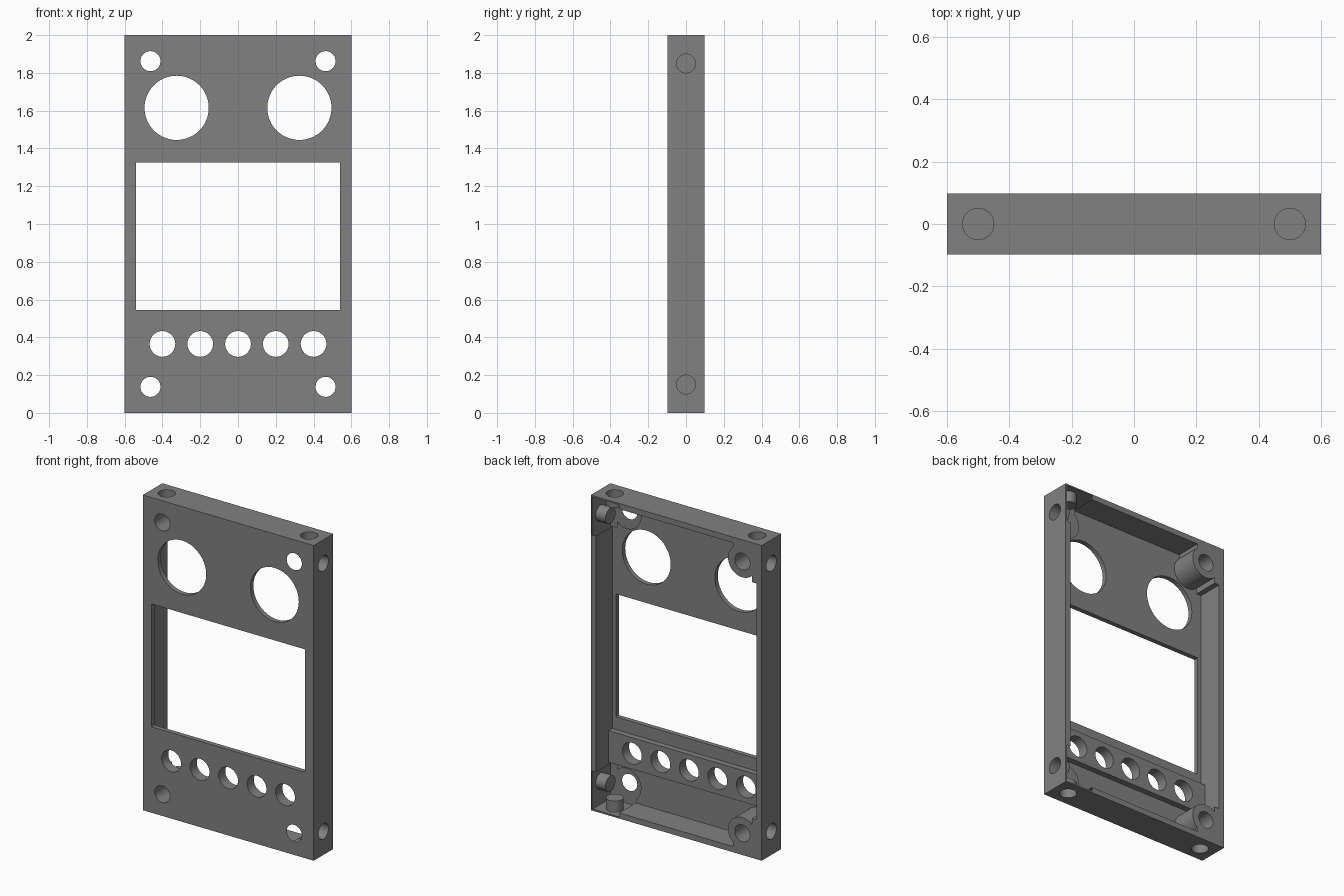
import bpy, math

if "Cube" in bpy.data.objects:
    bpy.data.objects.remove(bpy.data.objects["Cube"])

FRONT, BACK = -0.0975, 0.0975
PLATE = 0.03      # front plate thickness
WALL = 0.036      # frame wall thickness


def box(name, x0, x1, y0, y1, z0, z1):
    bpy.ops.mesh.primitive_cube_add(size=1, location=((x0+x1)/2, (y0+y1)/2, (z0+z1)/2))
    ob = bpy.context.object
    ob.name = name
    ob.scale = (x1-x0, y1-y0, z1-z0)
    bpy.ops.object.transform_apply(location=True, rotation=True, scale=True)
    return ob


def cyl(name, center, r, depth, axis='Y', sides=64):
    rot = {'X': (0, math.pi/2, 0), 'Y': (math.pi/2, 0, 0), 'Z': (0, 0, 0)}[axis]
    bpy.ops.mesh.primitive_cylinder_add(vertices=sides, radius=r, depth=depth,
                                        location=center, rotation=rot)
    ob = bpy.context.object
    ob.name = name
    bpy.ops.object.transform_apply(location=True, rotation=True, scale=True)
    return ob


def combine(target, tool, op):
    mod = target.modifiers.new(op, 'BOOLEAN')
    mod.operation, mod.solver, mod.object = op, 'EXACT', tool
    bpy.context.view_layer.objects.active = target
    bpy.ops.object.modifier_apply(modifier=mod.name)
    bpy.data.objects.remove(tool, do_unlink=True)


# Hollow shell, open at the back
case = box("panel_case", -0.6, 0.6, FRONT, BACK, 0, 2)
combine(case, box("cavity", -0.6+WALL, 0.6-WALL, FRONT+PLATE, 0.3, WALL, 2-WALL), 'DIFFERENCE')

# Raised bar behind the buttons
combine(case, box("button_bar", -0.58, 0.58, FRONT+0.01, -0.03, 0.265, 0.465), 'UNION')

# Corner screw bosses with pads around the edge holes
for sx in (-1, 1):
    for top in (False, True):
        def span(a, b):
            return sorted((sx*a, sx*b))

        def height(a, b):
            return (2-b, 2-a) if top else (a, b)
        zc = height(0.138, 0.138)[0]
        parts = [
            box("side_pad", *span(0.53, 0.59), FRONT+0.01, BACK, *height(0.01, 0.25)),
            box("end_pad", *span(0.40, 0.59), FRONT+0.01, BACK, *height(0.01, 0.07)),
            box("corner_fill", *span(0.4635, 0.59), FRONT+0.01, BACK, *height(0.01, 0.138)),
            cyl("screw_boss", (sx*0.4635, (FRONT+0.01+BACK)/2, zc), 0.1, BACK-FRONT-0.01),
        ]
        for p in parts:
            combine(case, p, 'UNION')

# Screen window
combine(case, box("screen_cut", -0.54, 0.54, -0.3, 0.3, 0.545, 1.325), 'DIFFERENCE')

# Round openings: large pair, button row, corner screws, blind edge holes
holes = [((sx*0.325, 0, 1.615), 0.17, 1, 'Y') for sx in (-1, 1)]
holes += [((0.2*i, 0, 0.365), 0.068, 1, 'Y') for i in range(-2, 3)]
for sx in (-1, 1):
    for z in (0, 2):
        inward = 1 if z == 0 else -1
        holes.append(((sx*0.4635, 0, z+inward*0.138), 0.053, 1, 'Y'))
        holes.append(((sx*0.6, 0, z+inward*0.15), 0.05, 0.14, 'X'))
        holes.append(((sx*0.5, 0, z), 0.05, 0.14, 'Z'))
for center, r, depth, axis in holes:
    combine(case, cyl("hole", center, r, depth, axis), 'DIFFERENCE')

# Single grey finish
grey = bpy.data.materials.new("mid grey")
grey.diffuse_color = (0.22, 0.22, 0.22, 1)
grey.use_nodes = True
grey.node_tree.nodes["Principled BSDF"].inputs["Base Color"].default_value = grey.diffuse_color
case.data.materials.clear()
case.data.materials.append(grey)
for p in case.data.polygons:
    p.material_index = 0

bpy.ops.object.select_all(action='DESELECT')
case.select_set(True)
bpy.context.view_layer.objects.active = case
bpy.ops.object.shade_smooth_by_angle(angle=math.radians(30))
